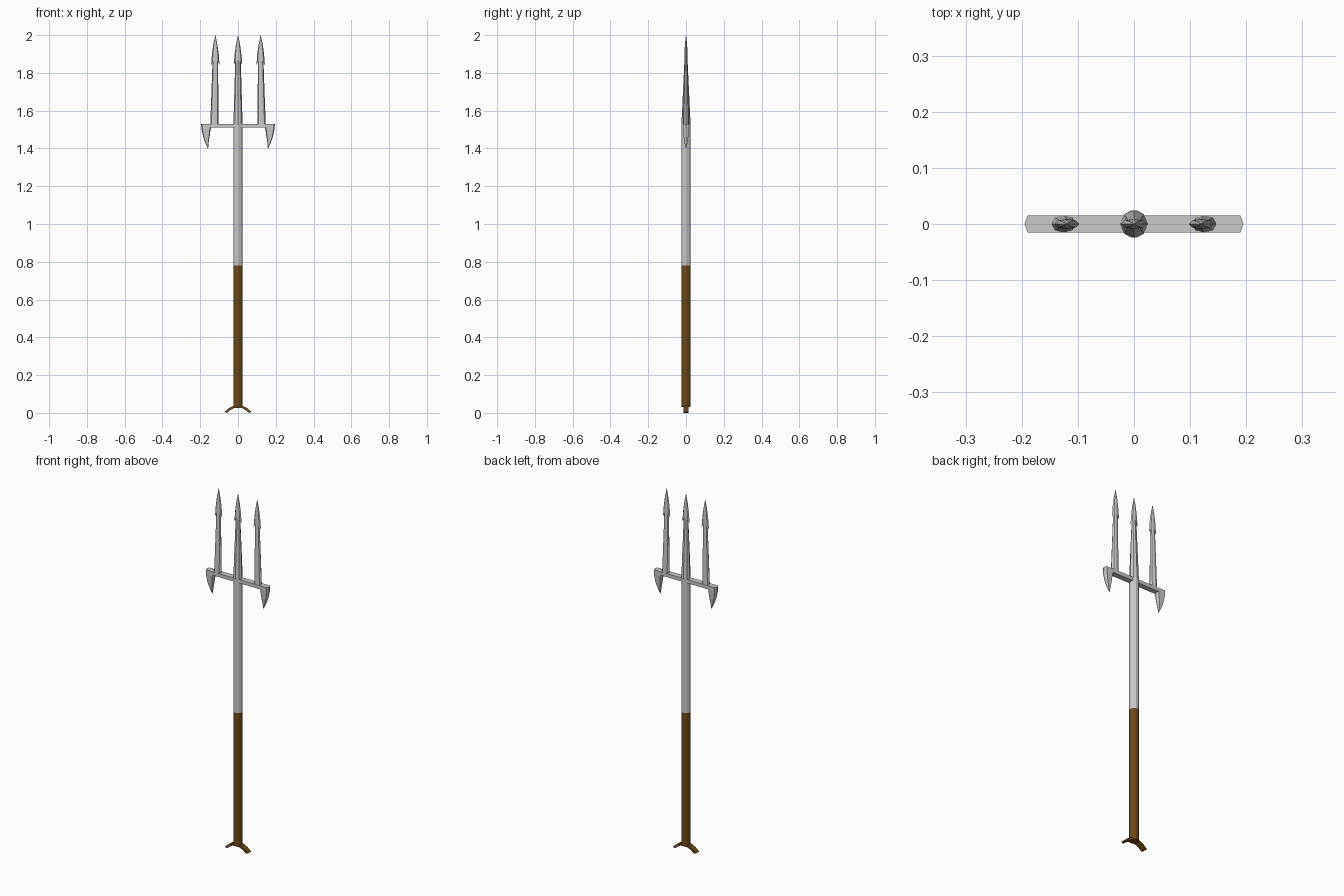
import bpy, bmesh
from math import cos, sin, pi

if "Cube" in bpy.data.objects:
    bpy.data.objects.remove(bpy.data.objects["Cube"])


def finish(name, bm, material=None):
    bmesh.ops.recalc_face_normals(bm, faces=bm.faces[:])
    mesh = bpy.data.meshes.new(name)
    bm.to_mesh(mesh)
    bm.free()
    obj = bpy.data.objects.new(name, mesh)
    bpy.context.collection.objects.link(obj)
    if material:
        mesh.materials.append(material)
    return obj


def circle(n):
    return [(cos(2 * pi * (i + 0.5) / n), sin(2 * pi * (i + 0.5) / n)) for i in range(n)]


def loft(name, section, rings, material=None):
    """Skin rings of (z, centre x, half width, half depth, side droop)."""
    bm = bmesh.new()
    loops = [[bm.verts.new((cx + u * rx, v * ry, z - droop * abs(u) ** 3))
              for u, v in section] for z, cx, rx, ry, droop in rings]
    n = len(section)
    for a, b in zip(loops, loops[1:]):
        for i in range(n):
            j = (i + 1) % n
            bm.faces.new((a[i], a[j], b[j], b[i]))
    bm.faces.new(loops[0])
    bm.faces.new(loops[-1])
    return finish(name, bm, material)


def plate(name, outline, depth, material=None):
    """Extrude an x-z outline symmetrically in y."""
    bm = bmesh.new()
    face = bm.faces.new([bm.verts.new((x, -depth, z)) for x, z in outline])
    new = bmesh.ops.extrude_face_region(bm, geom=[face])["geom"]
    bmesh.ops.translate(bm, vec=(0, 2 * depth, 0),
                        verts=[v for v in new if isinstance(v, bmesh.types.BMVert)])
    return finish(name, bm, material)


brown = bpy.data.materials.new("brown grip")
brown.diffuse_color = (0.16, 0.065, 0.008, 1)
brown.use_nodes = True
brown.node_tree.nodes["Principled BSDF"].inputs["Base Color"].default_value = brown.diffuse_color

R = 0.0245
round12 = circle(12)
round8 = [(cos(pi * i / 4), sin(pi * i / 4)) for i in range(8)]
hexagon = [(1, 0), (0.8, 1), (-0.8, 1), (-1, 0), (-0.8, -1), (0.8, -1)]

# Shaft: brown grip below, metal pole above
loft("grip", round12, [(0.03, 0, R, R, 0), (0.78, 0, R, R, 0)], brown)
loft("pole", round12, [(0.78, 0, R, R, 0), (1.53, 0, R, R, 0)])

# Splayed foot at the butt end
half = [(0.026, 0.037), (0.05, 0.024), (0.072, 0.005), (0.058, 0.0),
        (0.042, 0.014), (0.022, 0.025)]
plate("foot", half + [(-x, z) for x, z in reversed(half)], 0.0145, brown)

# Crossbar
plate("crossbar", [(-0.17, 1.51), (0.17, 1.51), (0.17, 1.53), (-0.17, 1.53)], 0.0155)

# Tines: tapered stem, then a barbed arrowhead
for name, side in (("left", -1), ("centre", 0), ("right", 1)):
    tip, base = 0.12 * side, 0.125 * side
    width, depth = (0.022, 0.0155) if side else (R, R)
    loft(name + "_tine", round8, [
        (1.525, base, width, depth, 0),
        (1.87, tip, 0.0145, 0.008, 0),
        (1.868, tip, 0.0225, 0.009, 0.028),
        (1.90, tip, 0.018, 0.0085, 0),
        (1.95, tip, 0.011, 0.006, 0),
        (2.0, tip, 0.0006, 0.0006, 0)])

# Downward fangs at the bar ends
for name, s in (("left", -1), ("right", 1)):
    loft(name + "_fang", hexagon, [
        (1.53, 0.168 * s, 0.027, 0.0155, 0),
        (1.505, 0.169 * s, 0.025, 0.0155, 0),
        (1.46, 0.1675 * s, 0.0165, 0.012, 0),
        (1.43, 0.1645 * s, 0.009, 0.008, 0),
        (1.40, 0.159 * s, 0.001, 0.001, 0)])
